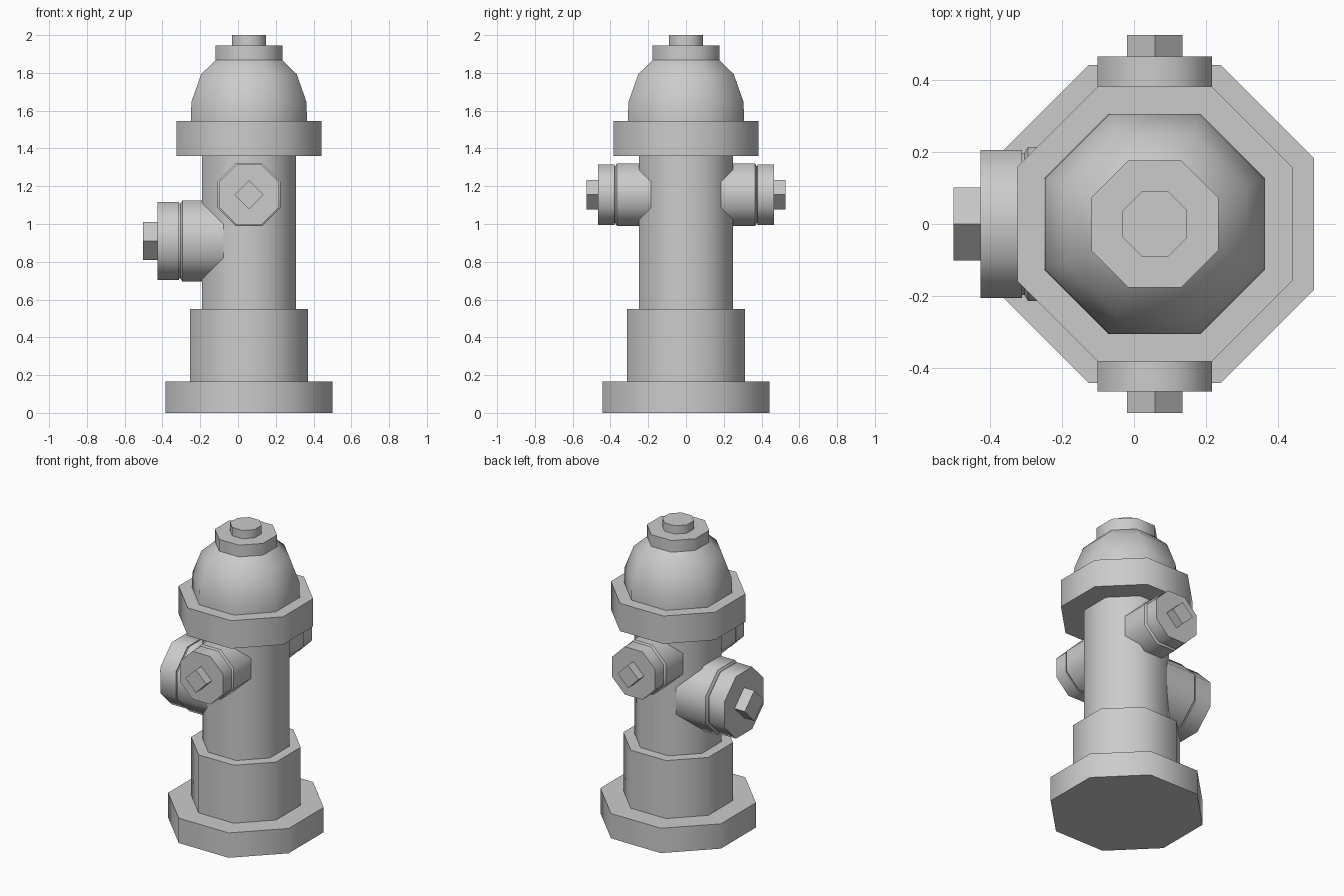
import bpy, bmesh
from math import cos, sin, pi, radians
from mathutils import Matrix

if "Cube" in bpy.data.objects:
    bpy.data.objects.remove(bpy.data.objects["Cube"])

CX = 0.058  # hydrant axis, offset by the single large outlet


def lathe(name, profile, matrix, sides=8, start_cap=True, end_cap=True):
    """Turn (flat radius, height) points into a polygonal solid, bottom to top."""
    bm = bmesh.new()
    # octagons have flats on the axes, square nuts have corners on the axes
    phase, grow = (pi / 8, 1 / cos(pi / 8)) if sides == 8 else (0, 1)
    rings = []
    for r, z in profile:
        angles = [phase + 2 * pi * i / sides for i in range(sides)]
        rings.append([bm.verts.new((r * grow * cos(a), r * grow * sin(a), z)) for a in angles])
    for lo, hi in zip(rings, rings[1:]):
        for i in range(sides):
            j = (i + 1) % sides
            bm.faces.new((lo[i], lo[j], hi[j], hi[i]))
    if start_cap:
        bm.faces.new(rings[0][::-1])
    if end_cap:
        bm.faces.new(rings[-1])
    bm.transform(matrix)
    mesh = bpy.data.meshes.new(name)
    bm.to_mesh(mesh)
    bm.free()
    obj = bpy.data.objects.new(name, mesh)
    bpy.context.collection.objects.link(obj)
    bpy.ops.object.select_all(action='DESELECT')
    obj.select_set(True)
    bpy.context.view_layer.objects.active = obj
    bpy.ops.object.shade_smooth_by_angle(angle=radians(50 if sides == 8 else 30))
    return obj


upright = Matrix.Translation((CX, 0, 0))

# stepped base and barrel
lathe("base_and_barrel", [(0.443, 0), (0.443, 0.165), (0.312, 0.165), (0.312, 0.55),
                          (0.248, 0.55), (0.248, 1.36)], upright, end_cap=False)

# flange under the bonnet
lathe("flange", [(0.248, 1.36), (0.383, 1.36), (0.383, 1.545), (0.307, 1.545)],
      upright, start_cap=False, end_cap=False)

# domed bonnet
lathe("bonnet", [(0.307, 1.545), (0.305, 1.645), (0.253, 1.793), (0.177, 1.867)],
      upright, start_cap=False, end_cap=False)

# bonnet cap and operating nut
lathe("bonnet_cap", [(0.177, 1.867), (0.177, 1.945), (0.09, 1.945), (0.09, 2.0)],
      upright, start_cap=False)


def outlet(name, matrix, r_body, r_cap, r_nut, body_end, cap_start, cap_end, nut_end):
    # spout, groove and screw cap
    lathe(name + "_outlet", [(r_body, 0.13), (r_body, body_end),
                             (r_cap - 0.008, body_end + 0.01), (r_cap - 0.008, cap_start),
                             (r_cap, cap_start), (r_cap, cap_end)], matrix, start_cap=False)
    # square nut
    lathe(name + "_nut", [(r_nut, cap_end), (r_nut, nut_end)], matrix, sides=4, start_cap=False)


# two small hose outlets, front and back
for name, angle in (("front", 90), ("back", -90)):
    m = Matrix.Translation((CX, 0, 1.155)) @ Matrix.Rotation(radians(angle), 4, 'X')
    outlet(name, m, 0.166, 0.159, 0.077, 0.365, 0.379, 0.467, 0.526)

# large pumper outlet on the left
m = Matrix.Translation((CX, 0, 0.91)) @ Matrix.Rotation(radians(-90), 4, 'Y')
outlet("large", m, 0.215, 0.206, 0.101, 0.353, 0.37, 0.485, 0.56)
